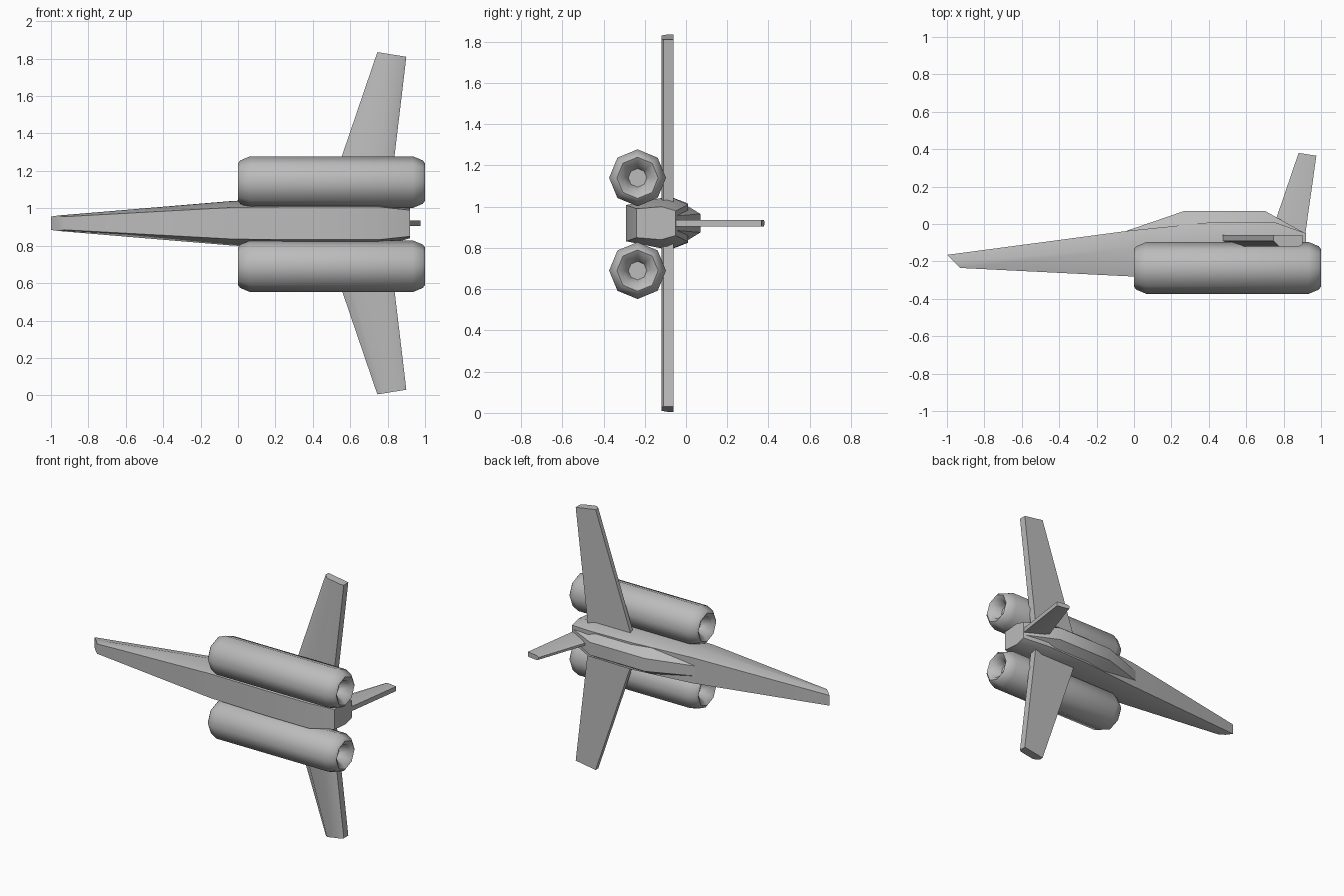
import bpy, bmesh, math

old = bpy.data.objects.get("Cube")
if old:
    bpy.data.objects.remove(old, do_unlink=True)

grey = bpy.data.materials.new("hull grey")
grey.use_nodes = True
colour = (0.5, 0.5, 0.5, 1)
grey.diffuse_color = colour
grey.node_tree.nodes["Principled BSDF"].inputs["Base Color"].default_value = colour

MID = 0.92  # height of the symmetry plane


def loft(name, rings, caps=True, closed=False, angle=50):
    """Skin a list of equal-length point rings into one smooth object."""
    bm = bmesh.new()
    rows = [[bm.verts.new(p) for p in ring] for ring in rings]
    n = len(rows[0])
    pairs = list(zip(rows, rows[1:]))
    for a, b in pairs:
        for i in range(n):
            j = (i + 1) % n
            bm.faces.new((a[i], a[j], b[j], b[i]))
    if caps:
        bm.faces.new(rows[0][::-1])
        bm.faces.new(rows[-1])
    bmesh.ops.recalc_face_normals(bm, faces=bm.faces[:])
    mesh = bpy.data.meshes.new(name)
    bm.to_mesh(mesh)
    bm.free()
    mesh.materials.append(grey)
    ob = bpy.data.objects.new(name, mesh)
    bpy.context.collection.objects.link(ob)
    bpy.ops.object.select_all(action='DESELECT')
    ob.select_set(True)
    bpy.context.view_layer.objects.active = ob
    bpy.ops.object.shade_smooth_by_angle(angle=math.radians(angle))
    return ob


def section(x, levels, lean=0):
    """Symmetric ring from (y, half width) levels, belly first; lean shifts the belly."""
    top = levels[-1][0]
    drop = top - levels[0][0]
    pts = [(x + lean * (top - y) / drop, y, w) for y, w in levels]
    return [(px, y, MID + w) for px, y, w in pts] + \
           [(px, y, MID - w) for px, y, w in reversed(pts)]


# Hull: long tapering nose, hexagonal body, blunt tail
loft("hull", [
    section(-1.0, [(-0.235, 0.035), (-0.2, 0.041), (-0.165, 0.036)], lean=0.07),
    section(-0.02, [(-0.28, 0.085), (-0.13, 0.12), (-0.035, 0.09)]),
    section(0.42, [(-0.29, 0.088), (-0.08, 0.13), (0.01, 0.095)]),
    section(0.75, [(-0.29, 0.088), (-0.08, 0.13), (0.01, 0.09)]),
    section(0.92, [(-0.24, 0.07), (-0.12, 0.08), (-0.05, 0.06)]),
])

# Raised dorsal spine
loft("dorsal_spine", [
    section(-0.05, [(-0.06, 0.05), (-0.04, 0.035)]),
    section(0.27, [(-0.02, 0.1), (0.07, 0.045)]),
    section(0.70, [(-0.02, 0.1), (0.07, 0.045)]),
    section(0.915, [(-0.1, 0.06), (-0.05, 0.035)]),
])


# Engines: eight-sided barrels with a funnel at each end
def engine(name, z):
    half = [(0.08, 0.045), (0.02, 0.07), (0.0, 0.1), (0.012, 0.116), (0.065, 0.138)]
    profile = half + [(1 - x, r) for x, r in reversed(half)]
    turns = [math.tau * i / 8 for i in range(8)]
    loft(name, [[(x, -0.235 + r * math.sin(t), z + r * math.cos(t)) for t in turns]
                for x, r in profile])


# Wings: flat on the back, bevelled leading edge on the belly side
def wing(name, side):
    def ring(lead, trail):
        (x0, z0), (x1, z1) = lead, trail
        shape = [(0, -0.06), (1, -0.06), (1, -0.11), (0.9, -0.12), (0.2, -0.12), (0, -0.09)]
        return [(x0 + (x1 - x0) * t, y, MID + side * (z0 + (z1 - z0) * t)) for t, y in shape]
    loft(name, [ring((0.45, 0.05), (0.80, 0.05)),
                ring((0.745, 0.915), (0.90, 0.89))], angle=40)


for label, side in (("upper", 1), ("lower", -1)):
    engine(label + "_engine", MID - 0.005 + side * 0.225)
    wing(label + "_wing", side)


# Tail fin: thin swept blade
def fin_ring(x0, y0, x1, y1):
    shape = [(0, -0.008), (0.2, -0.016), (1, -0.016), (1, 0.016), (0.2, 0.016), (0, 0.008)]
    return [(x0 + (x1 - x0) * t, y0 + (y1 - y0) * t, MID + w) for t, w in shape]


loft("tail_fin", [fin_ring(0.73, -0.06, 0.915, -0.06),
                  fin_ring(0.88, 0.38, 0.975, 0.365)], angle=40)
